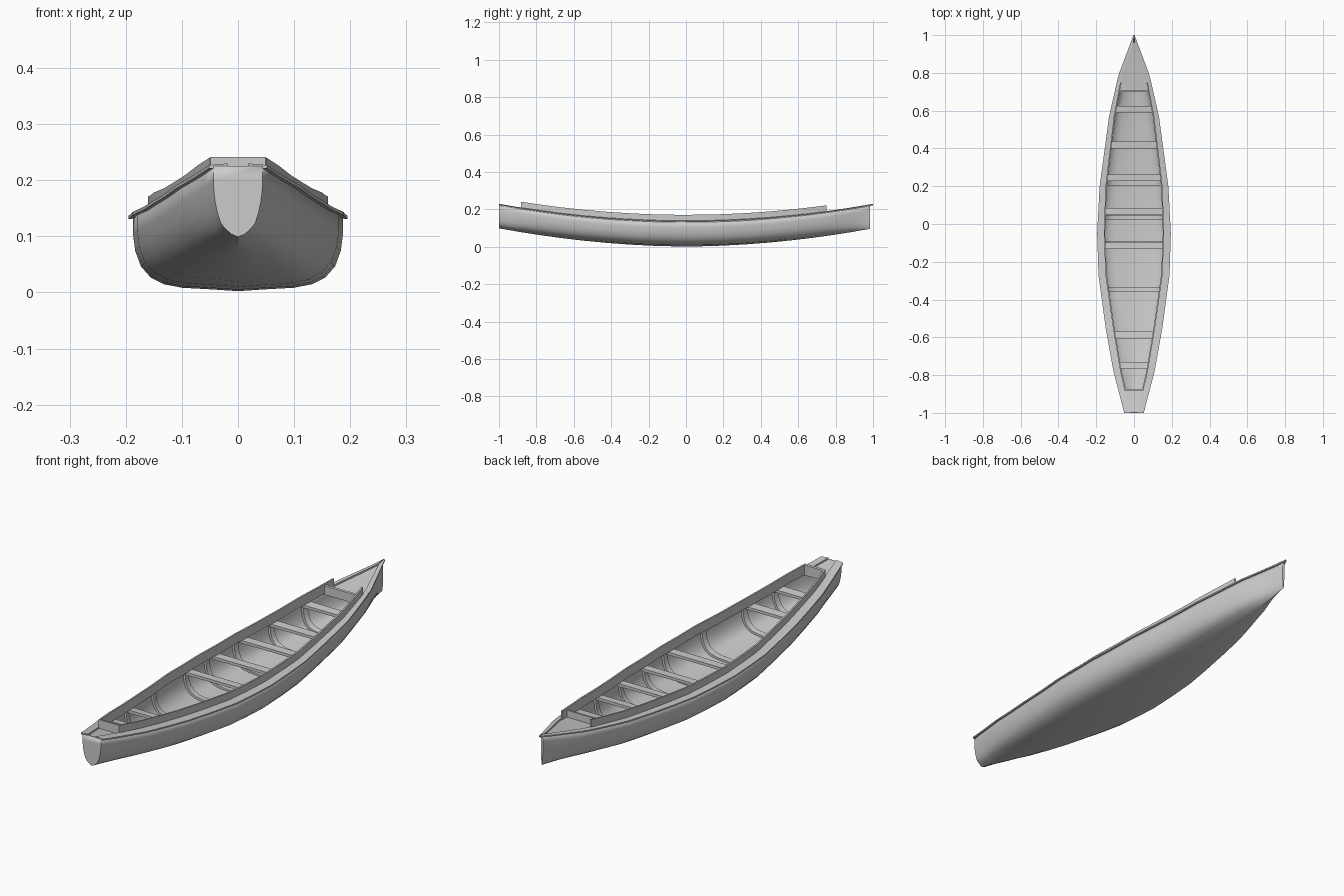
import bpy, bmesh

if "Cube" in bpy.data.objects:
    bpy.data.objects.remove(bpy.data.objects["Cube"])

# Half-breadths along the boat: (y, outer gunwale, inner gunwale)
PLAN = [(-1, .052, .018), (-.88, .083, .047), (-.78, .109, .070), (-.55, .150, .108),
        (-.27, .188, .148), (-.05, .195, .157), (.2, .182, .148), (.57, .132, .104),
        (.75, .091, .070), (.80, .078, .056), (.96, .018, .002), (1, .003, .001)]
# Half sections as (breadth fraction, height fraction): midship and ends
MID = [(0, 0), (.27, .025), (.53, .045), (.7, .09), (.83, .18), (.925, .33), (.98, .54), (1, .76), (1, 1)]
END = [(0, 0), (.27, .04), (.53, .12), (.7, .2), (.83, .34), (.925, .5), (.98, .66), (1, .8), (1, 1)]
STATIONS = [-1, -.94, -.88, -.78, -.66, -.55, -.41, -.27, -.16, -.05, .08, .2, .32, .45, .57, .66, .75, .8, .88, .96]


def plan(y, col):
    for a, b in zip(PLAN, PLAN[1:]):
        if y <= b[0]:
            t = (y - a[0]) / (b[0] - a[0])
            return a[col] + (b[col] - a[col]) * t
    return PLAN[-1][col]


def sheer(y):
    return .137 + .09 * y * y


def keel(y):
    return .002 + .097 * abs(y) ** 1.9


def section(y, inset=0, lift=0):
    b = max(plan(y, 1) - .008, .005) - inset
    k, s, t = keel(y), sheer(y) - .002, y * y
    half = []
    for (u0, v0), (u1, v1) in zip(MID, END):
        u, v = u0 + (u1 - u0) * t, v0 + (v1 - v0) * t
        half.append((b * u, k + (s - k) * v + lift * (1 - v)))
    return [(-x, z) for x, z in reversed(half[1:])] + half


def make(name, verts, faces):
    bm = bmesh.new()
    vs = [bm.verts.new(v) for v in verts]
    for f in faces:
        bm.faces.new([vs[i] for i in f])
    bmesh.ops.recalc_face_normals(bm, faces=bm.faces)
    me = bpy.data.meshes.new(name)
    bm.to_mesh(me)
    bm.free()
    ob = bpy.data.objects.new(name, me)
    bpy.context.collection.objects.link(ob)
    bpy.ops.object.select_all(action='DESELECT')
    ob.select_set(True)
    bpy.context.view_layer.objects.active = ob
    bpy.ops.object.shade_smooth_by_angle(angle=.5)
    return ob


def loft(name, rows, closed=True, cap_start=True, cap_end=True):
    n = len(rows[0])
    faces = []
    for r in range(len(rows) - 1):
        for i in range(n if closed else n - 1):
            j = (i + 1) % n
            faces.append((r * n + i, r * n + j, (r + 1) * n + j, (r + 1) * n + i))
    if cap_start:
        faces.append(tuple(range(n)))
    if cap_end:
        faces.append(tuple(range((len(rows) - 1) * n, len(rows) * n)))
    return make(name, [v for row in rows for v in row], faces)


def mirror(ob):
    m = ob.modifiers.new("mirror", 'MIRROR')
    m.use_clip = False
    m.use_mirror_merge = False


def box(name, hx, y0, y1, z0, z1):
    # z0, z1 are heights relative to the sheer, so boxes follow its slope
    rows = [[(x, y0, sheer(y0) + z0), (x, y1, sheer(y1) + z0),
             (x, y1, sheer(y1) + z1), (x, y0, sheer(y0) + z1)] for x in (-hx, hx)]
    return loft(name, rows)


# Hull shell with transom
hull = loft("hull", [[(x, y, z) for x, z in section(y)] for y in STATIONS + [.985]],
            closed=False, cap_start=True, cap_end=True)
sol = hull.modifiers.new("thickness", 'SOLIDIFY')
sol.thickness, sol.offset = .005, -1

# Side decks (gunwale strips), drooping slightly outward
rows = []
for y in STATIONS + [1]:
    o, i, s = plan(y, 1), plan(y, 2), sheer(y)
    rows.append([(i, y, s - .005), (o, y, s - .006), (o, y, s), (i, y, s + .003)])
mirror(loft("side_deck", rows))

# Coaming walls standing on the inner deck edge
rows = []
for y in [y for y in STATIONS if -.89 < y < .76]:
    i, s = plan(y, 2), sheer(y)
    rows.append([(i - .004, y, s - .008), (i + .003, y, s - .008),
                 (i + .003, y, s + .034), (i - .004, y, s + .034)])
mirror(loft("coaming", rows))

# Coaming cross panels
box("stern_coaming_panel", .049, -.883, -.873, -.01, .034)
box("bow_coaming_panel", plan(.705, 2), .70, .71, -.012, .026)

# End decks, slightly recessed below the gunwale
for name, ys in (("stern_deck", [-.998, -.94, -.88]), ("bow_deck", [.705, .75, .8, .88, .96])):
    rows = []
    for y in ys:
        w, s = plan(y, 2) + .004, sheer(y)
        rows.append([(-w, y, s - .009), (w, y, s - .009), (w, y, s - .004), (-w, y, s - .004)])
    loft(name, rows)

# Cross thwarts just below the deck
for n, y in enumerate([-.748, -.588, -.115, .067, .245, .418, .607]):
    box(f"thwart_{n + 1}", plan(y, 1) - .016, y - .018, y + .018, -.02, -.008)

# U-shaped ribs lining the hull
for n, y in enumerate([-.748, -.58, -.347, -.105, .035, .215, .42, .607]):
    a, b = y - .012, y + .012
    rows = [[(p[0], a, p[1]), (q[0], b, q[1]), (r[0], b, r[1]), (s[0], a, s[1])]
            for p, q, r, s in zip(section(a, .004, .004), section(b, .004, .004),
                                  section(b, .014, .014), section(a, .014, .014))]
    loft(f"rib_{n + 1}", rows)
